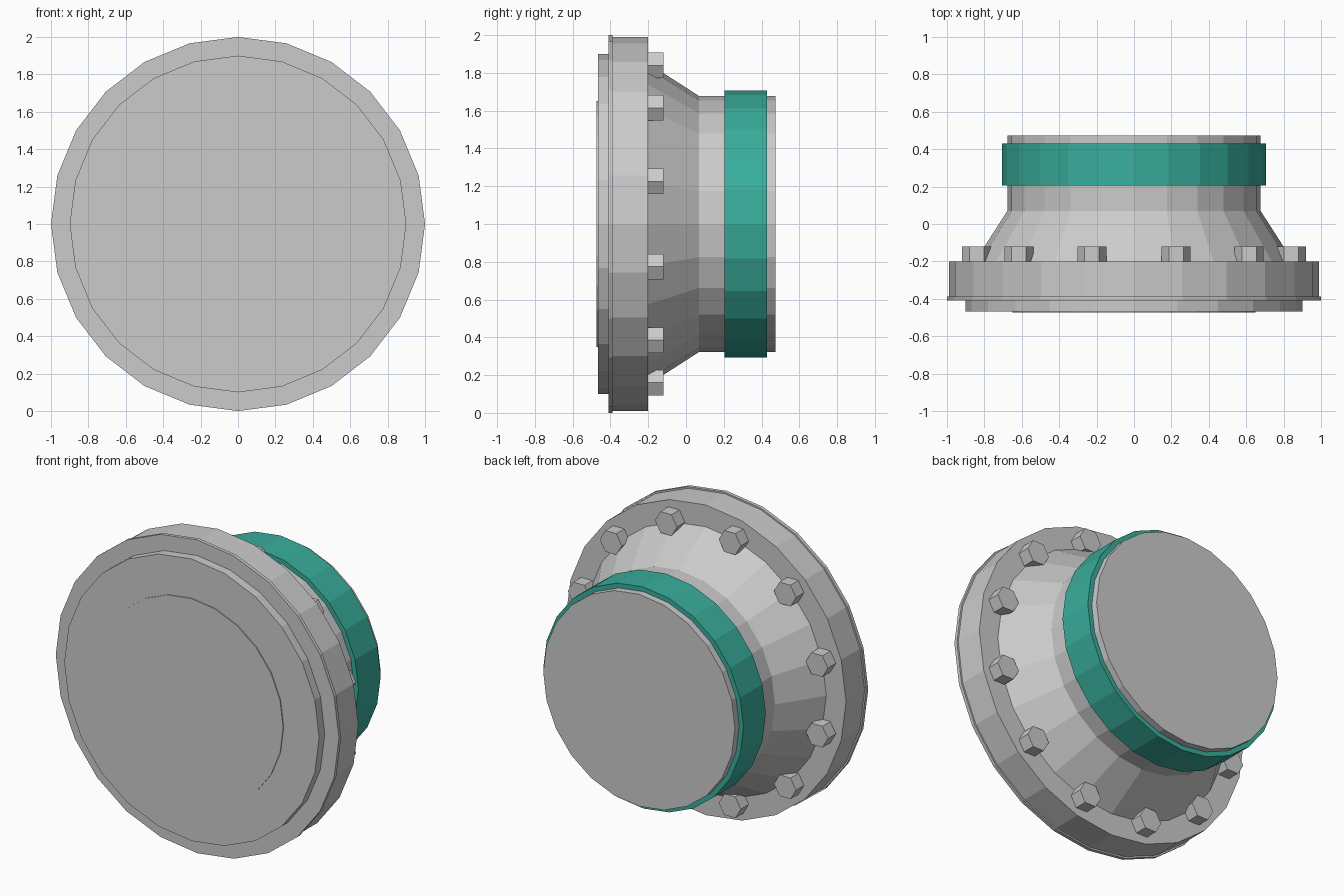
import bpy, bmesh
from math import sin, cos, pi

if "Cube" in bpy.data.objects:
    bpy.data.objects.remove(bpy.data.objects["Cube"])

SIDES = 24
CENTRE_Z = 1.0


def finish(name, bm, material=None):
    bmesh.ops.recalc_face_normals(bm, faces=bm.faces[:])
    mesh = bpy.data.meshes.new(name)
    bm.to_mesh(mesh)
    bm.free()
    obj = bpy.data.objects.new(name, mesh)
    bpy.context.collection.objects.link(obj)
    if material:
        mesh.materials.append(material)
    return obj


def turned(name, profile, closed=False, material=None, sides=SIDES, centre=(0, CENTRE_Z), phase=0):
    """Turn (y, radius) points about the y axis; closed makes a ring, otherwise ends are capped."""
    bm = bmesh.new()
    rings = []
    for y, r in profile:
        rings.append([bm.verts.new((centre[0] + r * cos(phase + 2 * pi * i / sides), y,
                                    centre[1] + r * sin(phase + 2 * pi * i / sides)))
                      for i in range(sides)])
    pairs = list(zip(rings, rings[1:]))
    if closed:
        pairs.append((rings[-1], rings[0]))
    else:
        bm.faces.new(rings[0])
        bm.faces.new(rings[-1])
    for a, b in pairs:
        for i in range(sides):
            j = (i + 1) % sides
            bm.faces.new((a[i], a[j], b[j], b[i]))
    return finish(name, bm, material)


teal = bpy.data.materials.new("teal")
teal.diffuse_color = (0.04, 0.42, 0.33, 1)
teal.use_nodes = True
teal.node_tree.nodes["Principled BSDF"].inputs["Base Color"].default_value = teal.diffuse_color

# Front discs
turned("front_plug", [(-0.473, 0.65), (-0.44, 0.65)])
turned("raised_face", [(-0.467, 0.90), (-0.40, 0.90)])
turned("front_rim", [(-0.41, 1.0), (-0.388, 1.0)])

# Main flange
turned("flange", [(-0.395, 0.99), (-0.20, 0.99)])

# Tapered hub and straight neck
turned("hub_neck", [(-0.21, 0.857), (0.07, 0.677), (0.473, 0.677)])

# Coloured band round the neck
turned("neck_band", [(0.205, 0.67), (0.205, 0.707), (0.43, 0.707), (0.43, 0.67)],
       closed=True, material=teal)

# Twelve hexagonal bolt heads, all turned the same way
for k in range(12):
    a = 2 * pi * (k + 0.5) / 12
    turned(f"bolt_{k + 1:02d}", [(-0.21, 0.078), (-0.12, 0.078)], sides=6,
           centre=(0.87 * cos(a), CENTRE_Z + 0.87 * sin(a)))
